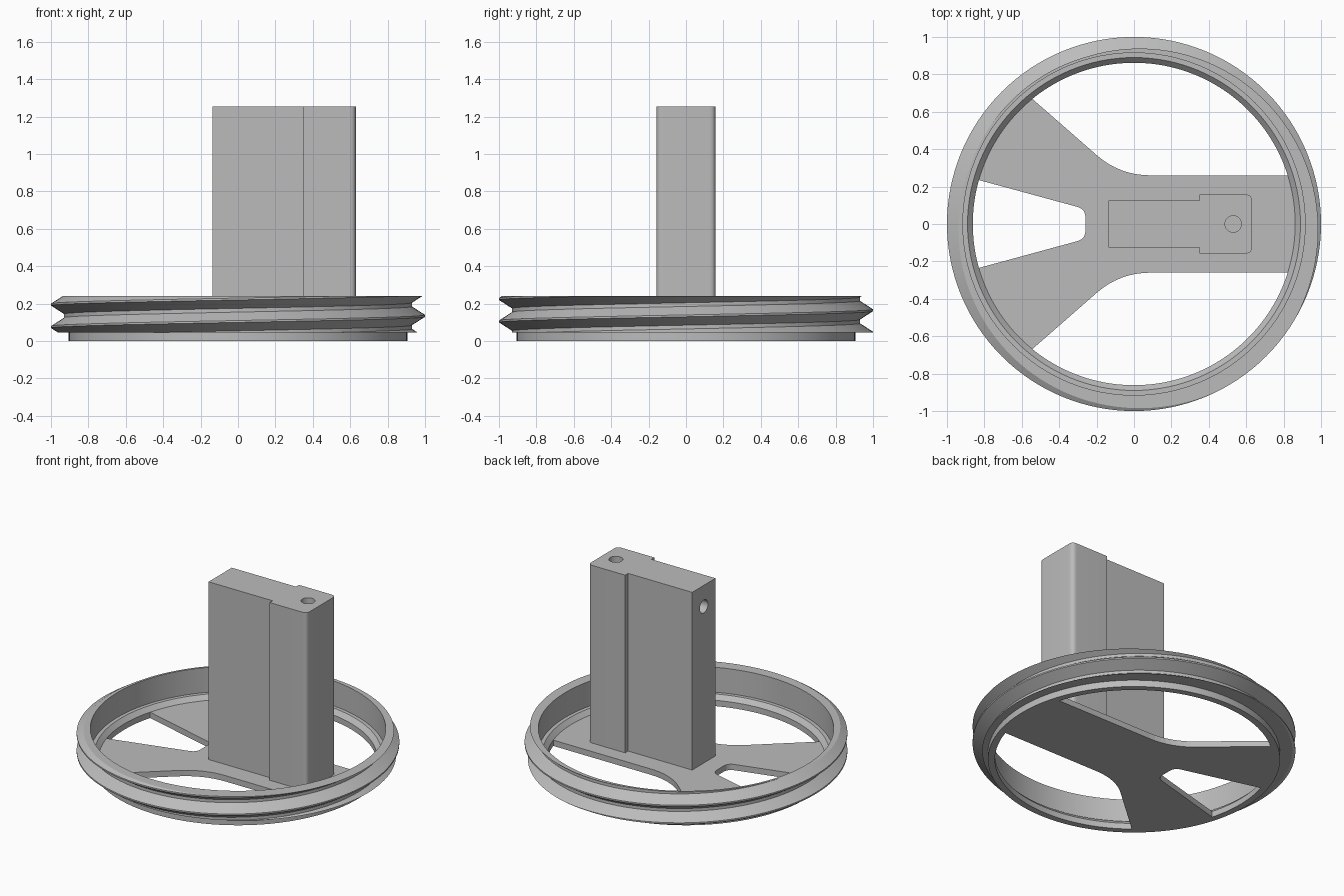
import bpy, bmesh, math
from mathutils import Vector

if "Cube" in bpy.data.objects:
    bpy.data.objects.remove(bpy.data.objects["Cube"], do_unlink=True)

grey = bpy.data.materials.new("plain grey")
grey.use_nodes = True
colour = (0.5, 0.5, 0.5, 1)
grey.diffuse_color = colour
grey.node_tree.nodes["Principled BSDF"].inputs["Base Color"].default_value = colour

SEGS = 128
BASE_Z, TOP_Z = 0.045, 0.24
WALL_R, FOOT_R = 0.915, 0.905
PLATE_Z = 0.04


def finish(bm, name, smooth=True):
    bmesh.ops.recalc_face_normals(bm, faces=bm.faces)
    mesh = bpy.data.meshes.new(name)
    bm.to_mesh(mesh)
    bm.free()
    mesh.materials.append(grey)
    obj = bpy.data.objects.new(name, mesh)
    bpy.context.collection.objects.link(obj)
    bpy.ops.object.select_all(action='DESELECT')
    obj.select_set(True)
    bpy.context.view_layer.objects.active = obj
    if smooth:
        bpy.ops.object.shade_smooth_by_angle(angle=math.radians(25))
    return obj


def sweep(bm, profile, steps, rise=0.0, start=0):
    """Turn an (r, z) profile about the z axis, climbing by rise per turn."""
    rows = []
    for i in range(start, start + steps + 1):
        a = math.tau * i / SEGS
        rows.append([bm.verts.new((r * math.cos(a), r * math.sin(a), z + rise * i / SEGS))
                     for r, z in profile])
    for p, q in zip(rows, rows[1:]):
        for j in range(len(profile) - 1):
            bm.faces.new((p[j], q[j], q[j + 1], p[j + 1]))
    bmesh.ops.remove_doubles(bm, verts=bm.verts, dist=1e-5)


def prism(outline, z0, z1):
    bm = bmesh.new()
    face = bm.faces.new([bm.verts.new((x, y, z0)) for x, y in outline])
    out = bmesh.ops.extrude_face_region(bm, geom=[face])
    for v in out["geom"]:
        if isinstance(v, bmesh.types.BMVert):
            v.co.z = z1
    return bm


def fillet(before, corner, after, reach, n=8):
    """Rounded corner that begins and ends at the given reach from the corner."""
    b, c, a = Vector(before), Vector(corner), Vector(after)
    s, e = c + (b - c).normalized() * reach, c + (a - c).normalized() * reach
    return [tuple(s.lerp(c, t).lerp(c.lerp(e, t), t)) for t in (i / n for i in range(n + 1))]


def arc(r, a0, a1, n=12):
    angles = [math.radians(a0 + (a1 - a0) * i / n) for i in range(n + 1)]
    return [(r * math.cos(a), r * math.sin(a)) for a in angles]


def mirrored(points):
    return points + [(x, -y) for x, y in reversed(points) if abs(y) > 1e-6]


# Helical outer thread, trimmed flat at both ends
PITCH = 0.12
bm = bmesh.new()
thread = [(0.93, -0.05), (1.0, -0.005), (1.0, 0.005), (0.93, 0.05), (0.93, PITCH - 0.05)]
sweep(bm, [(r, z + 0.135) for r, z in thread], SEGS * 5, PITCH, -SEGS * 3)
for z, up, r in ((TOP_Z, 1, WALL_R), (BASE_Z, -1, FOOT_R)):
    bmesh.ops.bisect_plane(bm, geom=bm.verts[:] + bm.edges[:] + bm.faces[:], dist=1e-6,
                           plane_co=(0, 0, z), plane_no=(0, 0, up), clear_outer=True)
    rim = [e for e in bm.edges if e.is_boundary and all(abs(v.co.z - z) < 1e-5 for v in e.verts)]
    out = bmesh.ops.extrude_edge_only(bm, edges=rim)
    for v in out["geom"]:
        if isinstance(v, bmesh.types.BMVert):
            v.co.xy = v.co.xy.normalized() * r
finish(bm, "rim_thread")

# Inner wall, ledge, sloped lip and foot of the rim
bm = bmesh.new()
sweep(bm, [(WALL_R, TOP_Z), (WALL_R, 0.07), (0.89, 0.07), (0.862, PLATE_Z),
           (0.862, 0), (FOOT_R, 0), (FOOT_R, BASE_Z)], SEGS)
finish(bm, "rim_body")

# Y-shaped plate joining the rim
arm_out, arm_in = arc(0.88, 129.3, 164.2)[0], arc(0.88, 129.3, 164.2)[-1]
half = arc(0.88, 0, 17.2)
half += fillet(half[-1], (-0.076, 0.26), arm_out, 0.165)
half += arc(0.88, 129.3, 164.2)
half += fillet(arm_in, (-0.26, 0.08), (-0.26, 0), 0.045)
finish(prism(mirrored(half), 0, PLATE_Z), "spoke_plate", smooth=False)

# Upright post, wider and rounded at one end
half = fillet((0.63, 0), (0.63, 0.158), (0.35, 0.158), 0.035)
half += [(0.35, 0.158), (0.35, 0.126), (-0.135, 0.126)]
post = finish(prism(mirrored(half), PLATE_Z, 1.255), "post")


# Top hole and end hole meeting inside the post
def bore(name, start, end, radius=0.044):
    start, end = Vector(start), Vector(end)
    bpy.ops.mesh.primitive_cylinder_add(
        vertices=32, radius=radius, depth=(end - start).length, location=(start + end) / 2,
        rotation=(end - start).to_track_quat('Z', 'Y').to_euler())
    cutter = bpy.context.object
    cutter.name = name
    cutter.hide_render = True
    mod = post.modifiers.new(name, 'BOOLEAN')
    mod.operation, mod.solver, mod.object = 'DIFFERENCE', 'EXACT', cutter
    bpy.context.view_layer.objects.active = post
    bpy.ops.object.modifier_apply(modifier=name)
    bpy.data.objects.remove(cutter, do_unlink=True)


bore("top_hole", (0.53, 0, 1.05), (0.53, 0, 1.4))
bore("end_hole", (-0.3, 0, 1.11), (0.53, 0, 1.11))
